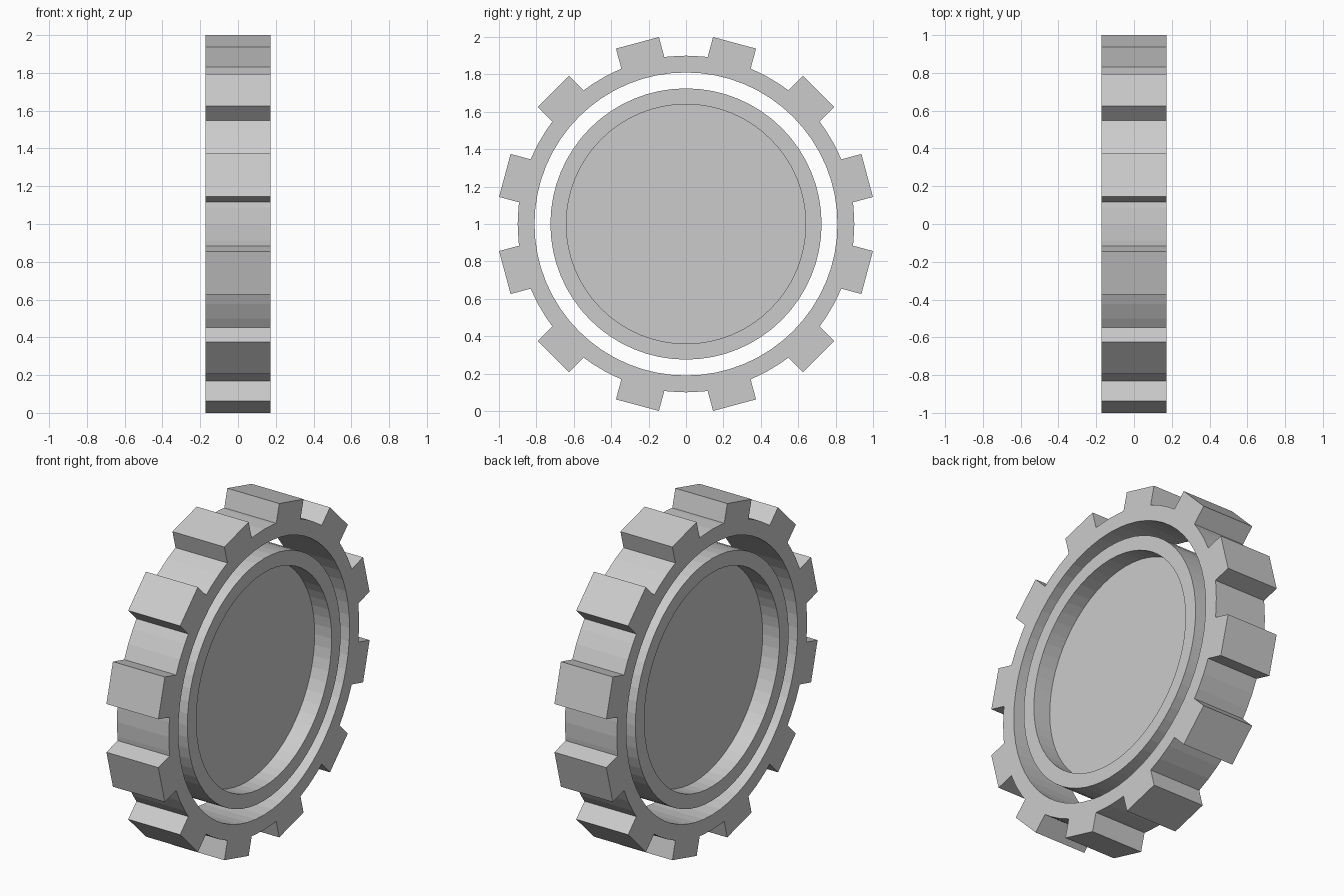
import bpy, bmesh
from math import sin, cos, pi, atan2, hypot, sqrt
from mathutils import Matrix

if "Cube" in bpy.data.objects:
    bpy.data.objects.remove(bpy.data.objects["Cube"])

SEG = 64           # sides of every round
TEETH = 12
HALF = 0.172       # half thickness of the rings
R_BASE, R_TIP, TOOTH_HALF = 0.90, 1.0028, 0.119

# local x -> world y, local y -> world z, local z -> world x, raised to z = 1
STAND = Matrix(((0, 0, 1, 0), (1, 0, 0, 0), (0, 1, 0, 1), (0, 0, 0, 1)))


def circle(r):
    return [(r * cos(2 * pi * i / SEG), r * sin(2 * pi * i / SEG)) for i in range(SEG)]


def gear_outline():
    step = 2 * pi / TEETH
    base_r = sqrt(R_BASE ** 2 - TOOTH_HALF ** 2)
    half_ang = atan2(TOOTH_HALF, base_r)
    centers = [(k + 0.5) * step for k in range(TEETH)]
    # round points left between the teeth
    pts = [p for i, p in enumerate(circle(R_BASE))
           if min(abs(2 * pi * i / SEG - c) for c in centers) > half_ang + 0.005]
    keyed = [(atan2(y, x) % (2 * pi), (x, y)) for x, y in pts]
    # four corners for each parallel-sided tooth
    for c in centers:
        corners = ((base_r, -1), (R_TIP, -1), (R_TIP, 1), (base_r, 1))
        for n, (r, s) in enumerate(corners):
            t = s * TOOTH_HALF
            p = (r * cos(c) - t * sin(c), r * sin(c) + t * cos(c))
            keyed.append((c + (n - 1.5) * half_ang / 1.5, p))
    return [p for _, p in sorted(keyed)]


def plate(name, outlines, half):
    """Extrude filled outlines (inner ones become holes) into a standing mesh."""
    cu = bpy.data.curves.new(name, 'CURVE')
    cu.dimensions = '2D'
    cu.fill_mode = 'BOTH'
    cu.extrude = half
    for pts in outlines:
        sp = cu.splines.new('POLY')
        sp.points.add(len(pts) - 1)
        for p, (x, y) in zip(sp.points, pts):
            p.co = (x, y, 0, 1)
        sp.use_cyclic_u = True
        sp.use_smooth = False
    tmp = bpy.data.objects.new(name + "_outline", cu)
    bpy.context.collection.objects.link(tmp)
    bpy.context.view_layer.update()
    dg = bpy.context.evaluated_depsgraph_get()
    me = bpy.data.meshes.new_from_object(tmp.evaluated_get(dg))
    bpy.data.objects.remove(tmp)
    bm = bmesh.new()
    bm.from_mesh(me)
    bmesh.ops.remove_doubles(bm, verts=bm.verts, dist=1e-5)
    bmesh.ops.transform(bm, matrix=STAND, verts=bm.verts)
    bmesh.ops.recalc_face_normals(bm, faces=bm.faces)
    for f in bm.faces:
        f.smooth = False
    bm.to_mesh(me)
    bm.free()
    me.name = name
    ob = bpy.data.objects.new(name, me)
    bpy.context.collection.objects.link(ob)
    return ob


# toothed outer ring, free inner ring, and the recessed disc inside it
plate("toothed_ring", [gear_outline(), circle(0.81)], HALF)
plate("inner_ring", [circle(0.725), circle(0.64)], HALF)
plate("centre_disc", [circle(0.64)], 0.06)
